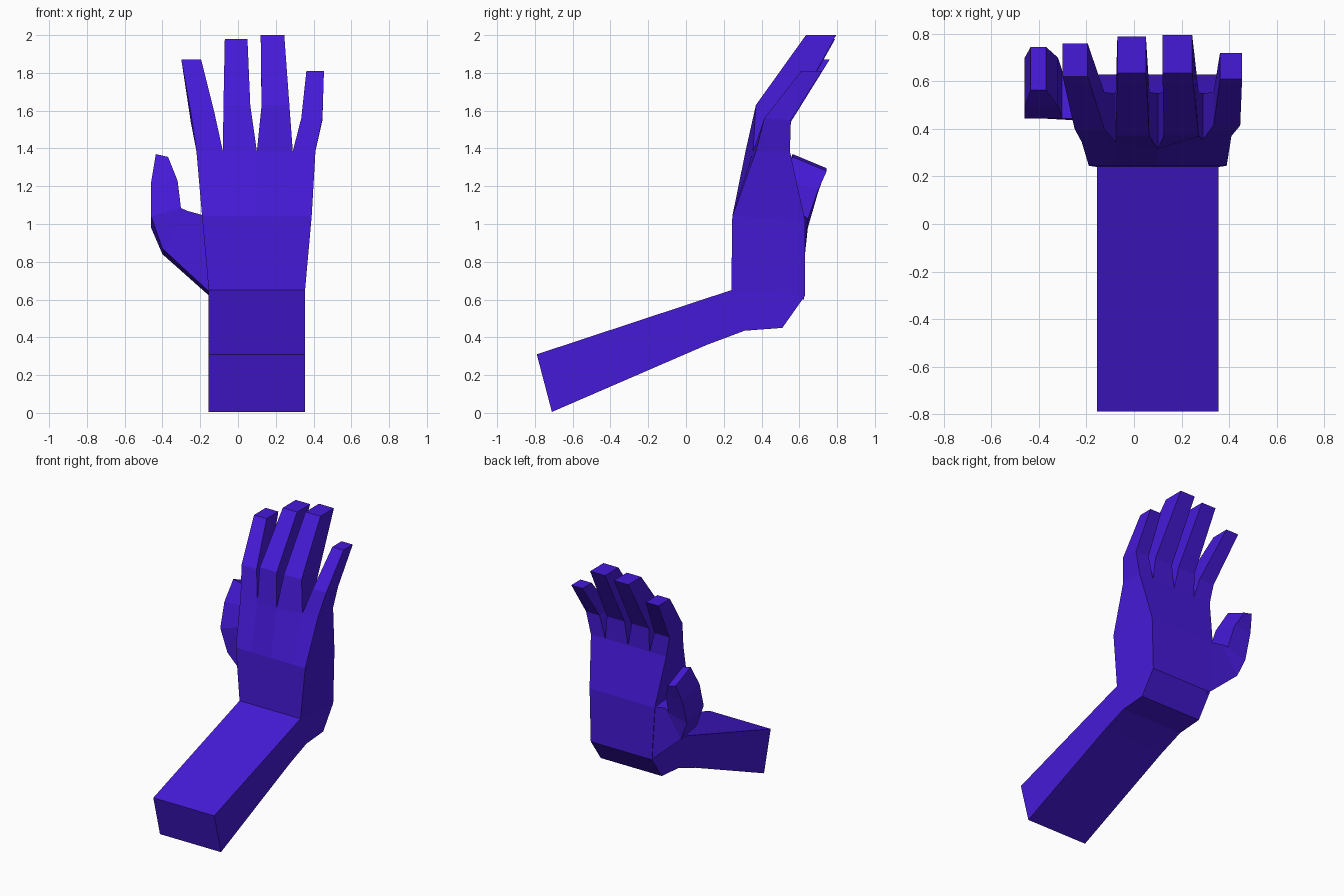
import bpy, bmesh

if "Cube" in bpy.data.objects:
    bpy.data.objects.remove(bpy.data.objects["Cube"])

mat = bpy.data.materials.new("violet")
mat.diffuse_color = (0.06, 0.01, 0.68, 1)
mat.use_nodes = True
mat.node_tree.nodes["Principled BSDF"].inputs["Base Color"].default_value = mat.diffuse_color


def finish(bm, name):
    bmesh.ops.recalc_face_normals(bm, faces=bm.faces)
    me = bpy.data.meshes.new(name)
    bm.to_mesh(me)
    bm.free()
    me.materials.append(mat)
    ob = bpy.data.objects.new(name, me)
    bpy.context.collection.objects.link(ob)
    return ob


def loft(bm, ring, stations):
    """Extend a four-vertex ring through stations of points, then cap it."""
    for pts in stations:
        new = [bm.verts.new(p) for p in pts]
        for i in range(4):
            j = (i + 1) % 4
            bm.faces.new((ring[i], ring[j], new[j], new[i]))
        ring = new
    bm.faces.new(ring)


def station(xl, xr, yf, zf, yb, zb):
    return [(xl, yf, zf), (xr, yf, zf), (xr, yb, zb), (xl, yb, zb)]


# Forearm and palm: rows of (left x, right x, y, z), split into finger columns
knuckle_x = [-0.22, -0.08, 0.10, 0.29, 0.41]
knuckle_y = [0.345, 0.345, 0.315, 0.355, 0.37]
front_rows = [(-.155, .355, -.79, .31), (-.155, .355, .24, .65), (-.19, .39, .245, 1.04)]
back_rows = [(-.155, .355, -.71, .005), (-.155, .355, .11, .36), (-.155, .355, .31, .435),
             (-.155, .355, .51, .45), (-.155, .355, .63, .62), (-.18, .365, .63, 1.02)]
bm = bmesh.new()


def make_rows(rows, ys):
    out = []
    for xl, xr, y, z in rows:
        ts = [(k + 0.22) / 0.63 for k in knuckle_x]
        out.append([bm.verts.new((xl + (xr - xl) * t, y, z)) for t in ts])
    out.append([bm.verts.new((x, y, 1.385)) for x, y in zip(knuckle_x, ys)])
    for a, b in zip(out, out[1:]):
        for i in range(4):
            bm.faces.new((a[i], a[i + 1], b[i + 1], b[i]))
    return out


front = make_rows(front_rows, knuckle_y)
back = make_rows(back_rows, [0.55] * 5)
for c in (0, 4):
    bm.faces.new([front[1][c], front[0][c]] + [r[c] for r in back[:5]])
    bm.faces.new((front[1][c], front[2][c], back[5][c], back[4][c]))
    bm.faces.new((front[2][c], front[3][c], back[6][c], back[5][c]))
bm.faces.new(front[0] + back[0][::-1])

# Four fingers: bent middle station and flat tip
fingers = [
    (station(-.25, -.125, .40, 1.59, .555, 1.54), station(-.30, -.195, .62, 1.87, .76, 1.87)),
    (station(-.077, .065, .37, 1.63, .555, 1.56), station(-.07, .05, .635, 1.98, .79, 1.98)),
    (station(.125, .272, .37, 1.63, .555, 1.56), station(.12, .245, .635, 2.0, .795, 2.0)),
    (station(.335, .447, .415, 1.56, .555, 1.55), station(.362, .455, .61, 1.81, .72, 1.81)),
]
for i, st in enumerate(fingers):
    f, b = front[3], back[6]
    loft(bm, [f[i], f[i + 1], b[i + 1], b[i]], st)
finish(bm, "forearm_and_hand")


# Thumb: stations of (outer x, outer z, inner x, inner z, front y, back y, rear drop)
bm = bmesh.new()
thumb = [(-.13, .62, -.16, 1.04, .43, .625, .02), (-.40, .87, -.27, 1.07, .445, .63, .03),
         (-.46, 1.04, -.302, 1.085, .445, .645, .06), (-.46, 1.22, -.32, 1.23, .495, .70, .05),
         (-.435, 1.37, -.37, 1.355, .565, .745, .075)]
rings = [[(xo, yf, zo), (xi, yf, zi), (xi, yb, zi - d), (xo, yb, zo - d)]
         for xo, zo, xi, zi, yf, yb, d in thumb]
base = [bm.verts.new(p) for p in rings[0]]
bm.faces.new(base)
loft(bm, base, rings[1:])
finish(bm, "thumb")
